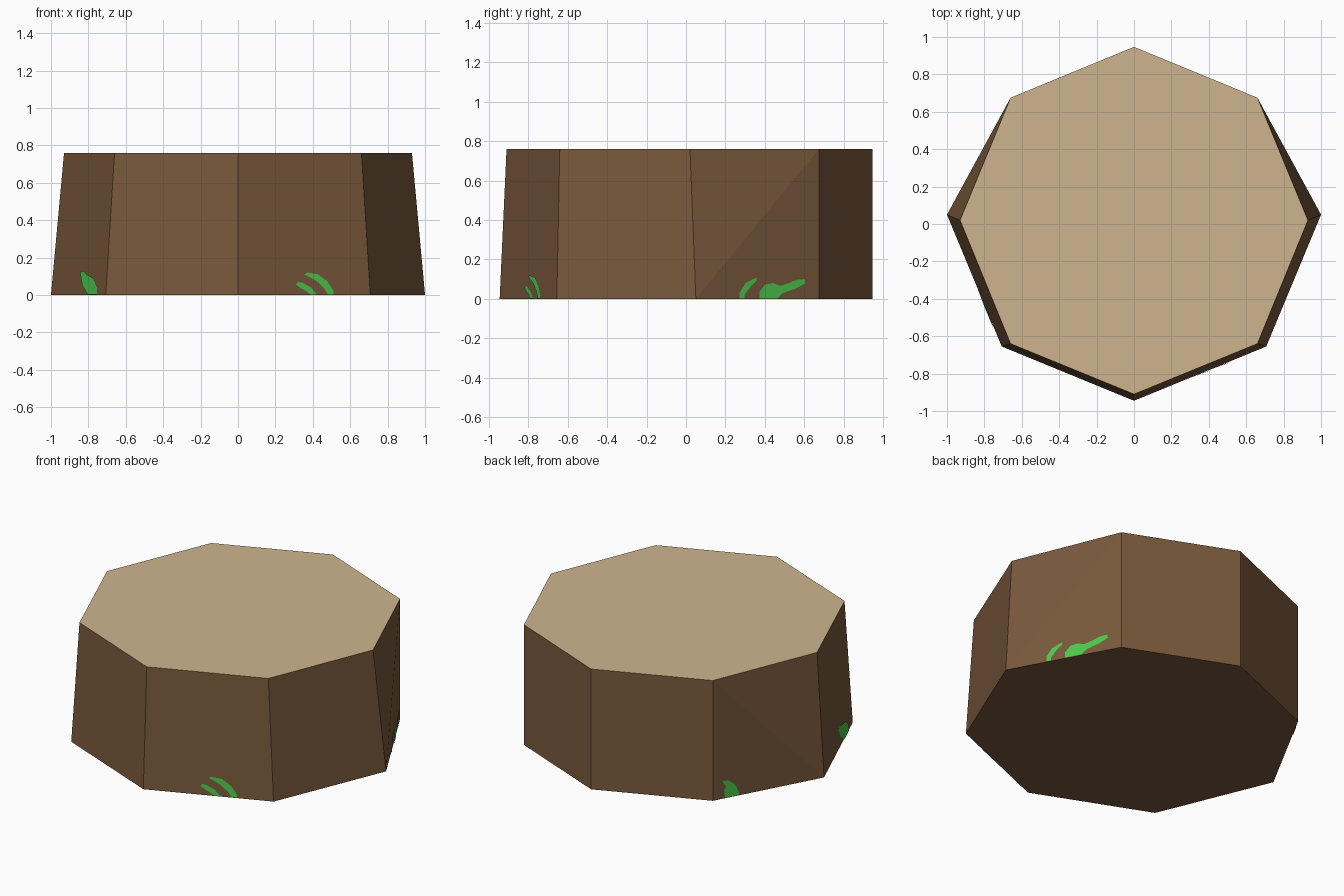
import bpy, bmesh
from mathutils import Vector
from mathutils.bvhtree import BVHTree

if "Cube" in bpy.data.objects:
    bpy.data.objects.remove(bpy.data.objects["Cube"])

H = 0.76


def material(name, srgb):
    m = bpy.data.materials.new(name)
    lin = [((c / 255 + 0.055) / 1.055) ** 2.4 for c in srgb]
    m.diffuse_color = (*lin, 1)
    m.use_nodes = True
    m.node_tree.nodes["Principled BSDF"].inputs["Base Color"].default_value = m.diffuse_color
    return m


bark = material("bark brown", (121, 89, 60))
wood = material("cut wood tan", (206, 181, 141))
moss = material("leaf green", (77, 200, 78))


def make_object(name, bm, mats):
    me = bpy.data.meshes.new(name)
    bm.to_mesh(me)
    for m in mats:
        me.materials.append(m)
    ob = bpy.data.objects.new(name, me)
    bpy.context.collection.objects.link(ob)
    return ob


# Stump: right half of the eight-sided outline, mirrored, hulled
bottom = [(0, -0.945), (0.707, -0.655), (1, 0.05), (0.66, 0.675), (0, 0.947)]
top = [(0, -0.91), (0.66, -0.64), (0.93, 0.02), (0.66, 0.675), (0, 0.947)]
bm = bmesh.new()
for ring, z in ((bottom, 0), (top, H)):
    for x, y in ring:
        for sx in ((1, -1) if x else (1,)):
            bm.verts.new((sx * x, y, z))
bmesh.ops.convex_hull(bm, input=bm.verts)
bmesh.ops.dissolve_limit(bm, angle_limit=0.02, verts=bm.verts, edges=bm.edges)
bmesh.ops.recalc_face_normals(bm, faces=bm.faces)
for f in bm.faces:
    f.material_index = 1 if f.normal.z > 0.9 else 0
make_object("stump", bm, [bark, wood])
tree = BVHTree.FromBMesh(bm)


# Leaves: flat outlines (x or y coordinate, height) laid on a stump side
def leaf(name, a, b, axis, outline):
    a, b = Vector((*a, 0)), Vector((*b, 0))
    n = (b - a).cross(Vector((0, 0, 1))).normalized()
    if n.dot(a + b) < 0:
        n = -n
    lb = bmesh.new()
    verts = []
    for u, z in outline:
        p = a.lerp(b, (u - a[axis]) / (b[axis] - a[axis]))
        p.z = max(z, 0.002)
        hit = tree.ray_cast(p + n * 0.3, -n)[0] or p
        verts.append(lb.verts.new(hit + n * 0.004))
    f = lb.faces.new(verts)
    f.normal_update()
    if f.normal.dot(n) < 0:
        f.normal_flip()
    make_object(name, lb, [moss])


front_right = ((0, -0.945), (0.707, -0.655), 0)
leaf("front_leaf_small", *front_right,
     [(.31, .055), (.32, .07), (.345, .065), (.39, .04), (.42, 0), (.385, 0),
      (.365, .02), (.33, .04)])
leaf("front_leaf_large", *front_right,
     [(.355, .11), (.37, .12), (.43, .11), (.48, .07), (.51, .02), (.51, 0),
      (.48, 0), (.46, .035), (.42, .075), (.375, .1)])

back_right = ((1, 0.05), (0.66, 0.675), 1)
leaf("right_leaf_small", *back_right,
     [(.27, 0), (.27, .03), (.30, .08), (.355, .108), (.357, .092), (.32, .055),
      (.295, .02), (.295, 0)])
leaf("right_leaf_large", *back_right,
     [(.37, 0), (.37, .035), (.40, .073), (.44, .08), (.475, .066), (.52, .08),
      (.56, .097), (.60, .1), (.603, .078), (.55, .05), (.49, .03), (.46, 0)])

leaf("left_leaf", (-1, 0.05), (-0.707, -0.655), 0,
     [(-.848, .12), (-.83, .13), (-.813, .11), (-.775, .09), (-.752, .04),
      (-.75, 0), (-.80, 0), (-.832, .05)])

leaf("back_left_leaf", (-1, 0.05), (-0.66, 0.675), 1,
     [(.627, .112), (.591, .112), (.55, .075), (.53, .02), (.533, 0),
      (.608, 0), (.613, .05), (.603, .08)])
